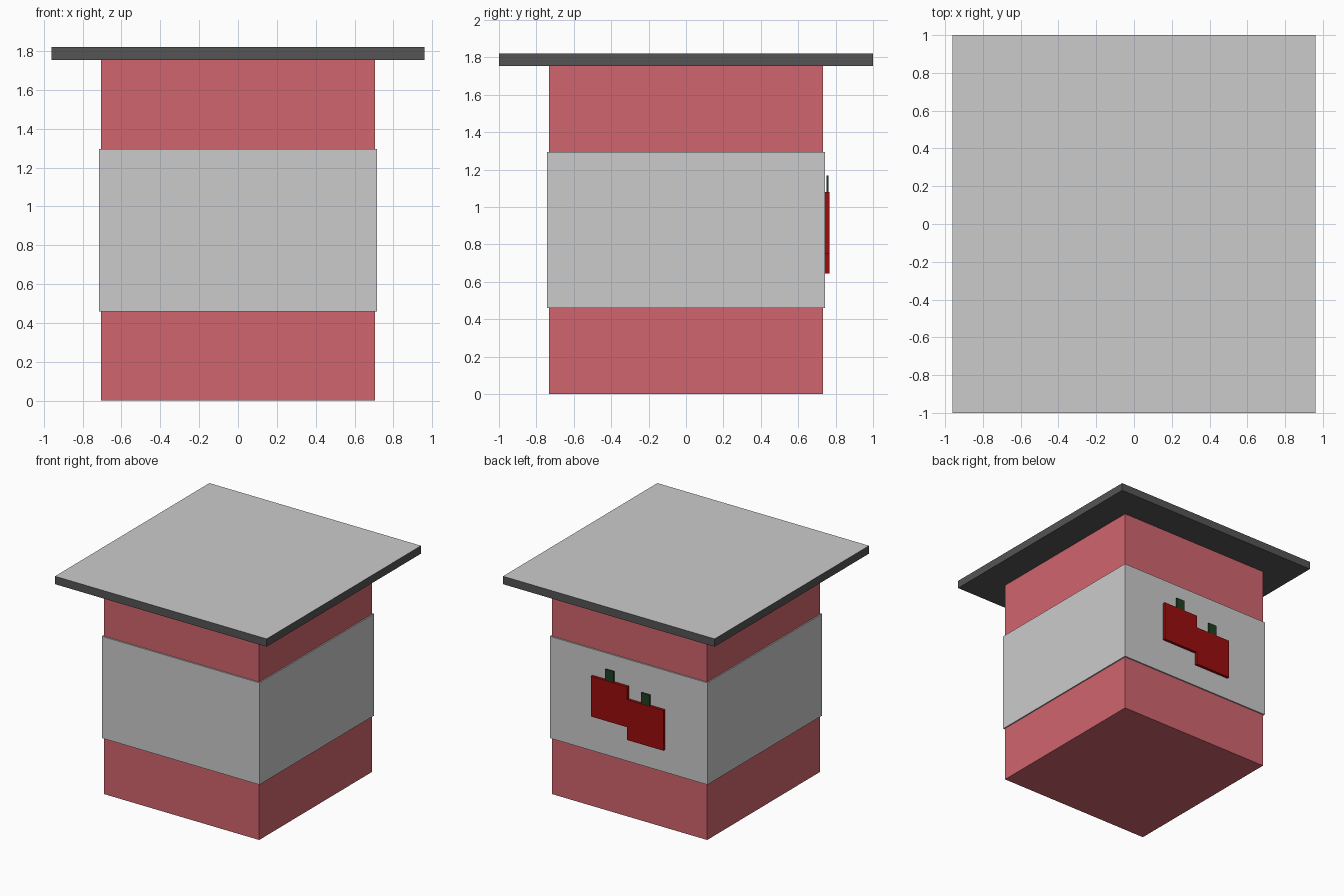
import bpy
import bmesh

if "Cube" in bpy.data.objects:
    bpy.data.objects.remove(bpy.data.objects["Cube"])


def material(name, rgb):
    m = bpy.data.materials.new(name)
    m.diffuse_color = (*rgb, 1)
    m.use_nodes = True
    m.node_tree.nodes["Principled BSDF"].inputs["Base Color"].default_value = m.diffuse_color
    return m


def box(name, lo, hi, mat=None, open_top=False):
    """Axis-aligned box between two corners."""
    bm = bmesh.new()
    bmesh.ops.create_cube(bm, size=1)
    for v in bm.verts:
        v.co = [(a + b) / 2 + c * (b - a) for a, b, c in zip(lo, hi, v.co)]
    if open_top:
        bm.normal_update()
        top = [f for f in bm.faces if f.normal.z > 0.9]
        bmesh.ops.delete(bm, geom=top, context='FACES_ONLY')
    me = bpy.data.meshes.new(name)
    bm.to_mesh(me)
    bm.free()
    if mat:
        me.materials.append(mat)
    ob = bpy.data.objects.new(name, me)
    bpy.context.collection.objects.link(ob)
    return ob


pink = material("pink", (0.64, 0.13, 0.155))
dark = material("dark_grey", (0.09, 0.09, 0.09))
red = material("cherry_red", (0.33, 0.004, 0.004))
green = material("stem_green", (0.015, 0.05, 0.015))

# Jar body and the label band wrapped around it
box("jar_body", (-0.705, -0.732, 0), (0.705, 0.732, 1.755), pink)
box("label_band", (-0.715, -0.743, 0.46), (0.715, 0.743, 1.295))

# Overhanging lid: dark sides and underside, plain grey top face
box("lid", (-0.96, -1, 1.755), (0.96, 1, 1.82), dark, open_top=True)
bpy.ops.mesh.primitive_plane_add(size=2, location=(0, 0, 1.82))
lid_top = bpy.context.object
lid_top.name = "lid_top"
lid_top.scale.x = 0.96

# Two square cherries with stems on the back of the label
for side, x, z in (("left", 0.162, 0.75), ("right", -0.165, 0.645)):
    box("cherry_" + side, (x - 0.165, 0.74, z), (x + 0.165, 0.766, z + 0.33), red)
    box("stem_" + side, (x - 0.038, 0.751, z + 0.32), (x + 0.038, 0.763, z + 0.42), green)
